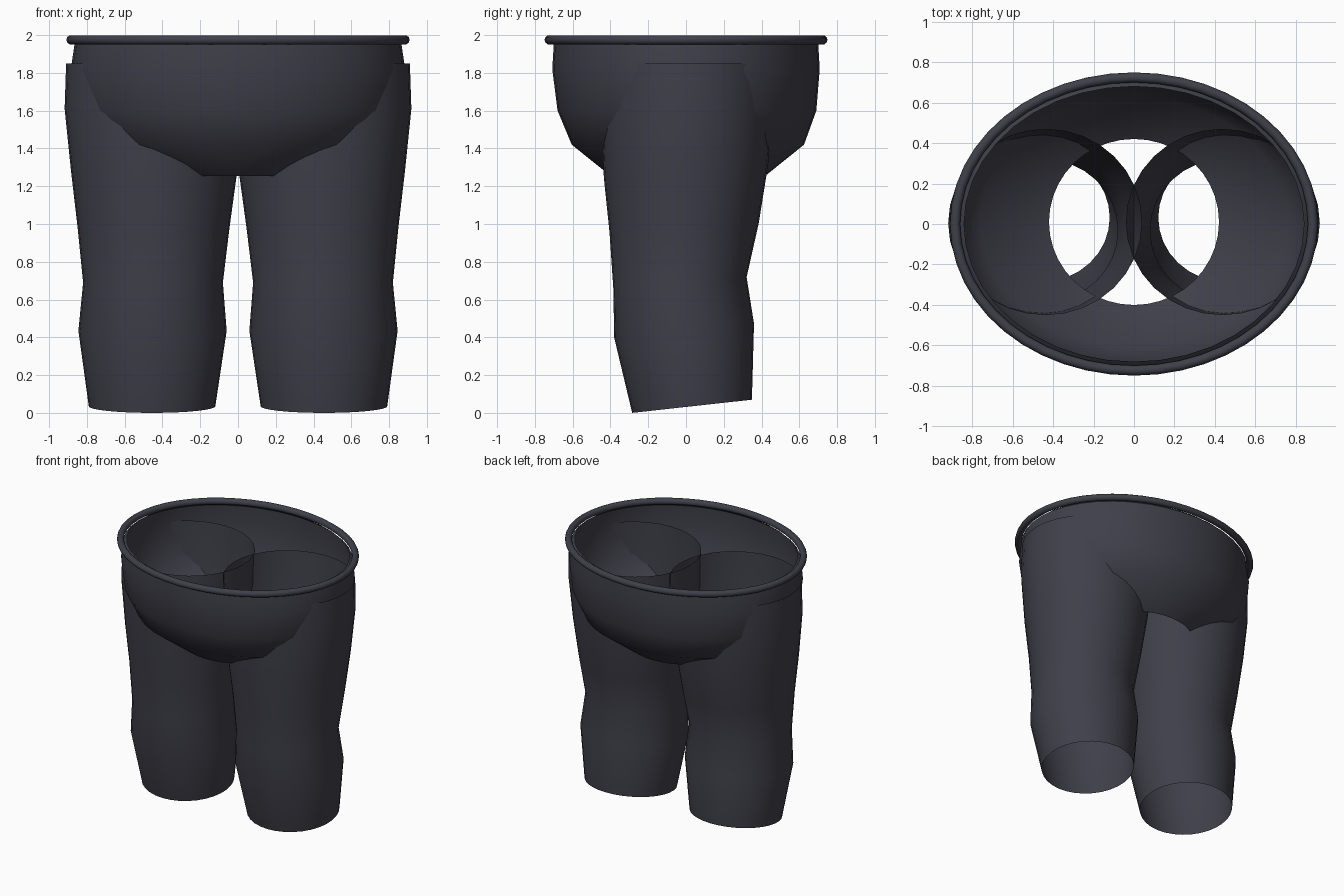
import bpy, bmesh, math

if "Cube" in bpy.data.objects:
    bpy.data.objects.remove(bpy.data.objects["Cube"])

cloth = bpy.data.materials.new("dark slate cloth")
cloth.diffuse_color = (0.05, 0.05, 0.068, 1)
cloth.use_nodes = True
cloth.node_tree.nodes["Principled BSDF"].inputs["Base Color"].default_value = cloth.diffuse_color


def loft(name, rings, sides=32, closed=False):
    """Skin elliptical rings (cx, cy, rx, ry, z, tilt) into an open shell."""
    bm = bmesh.new()
    loops = []
    for cx, cy, rx, ry, z, tilt in rings:
        loop = []
        for i in range(sides):
            a = 2 * math.pi * i / sides
            dy = ry * math.sin(a)
            loop.append(bm.verts.new((cx + rx * math.cos(a), cy + dy, z + tilt * dy)))
        loops.append(loop)
    pairs = list(zip(loops, loops[1:]))
    if closed:
        pairs.append((loops[-1], loops[0]))
    for lo, hi in pairs:
        for i in range(sides):
            j = (i + 1) % sides
            bm.faces.new((lo[i], lo[j], hi[j], hi[i]))
    mesh = bpy.data.meshes.new(name)
    bm.to_mesh(mesh)
    bm.free()
    mesh.materials.append(cloth)
    obj = bpy.data.objects.new(name, mesh)
    bpy.context.collection.objects.link(obj)
    bpy.ops.object.select_all(action='DESELECT')
    obj.select_set(True)
    bpy.context.view_layer.objects.active = obj
    bpy.ops.object.shade_smooth_by_angle(angle=math.radians(40))
    return obj


# Hip bowl, open at the waist and underneath
loft("hips", [
    (0, 0.01, 0.42, 0.41, 1.255, 0),
    (0, 0.01, 0.76, 0.615, 1.42, 0),
    (0, 0.005, 0.86, 0.685, 1.60, 0),
    (0, 0, 0.885, 0.708, 1.82, 0),
    (0, 0, 0.865, 0.70, 1.955, 0),
    (0, 0, 0.84, 0.68, 1.975, 0),
], sides=40)

# Rolled waistband
band = []
for k in range(10):
    a = 2 * math.pi * k / 10
    r, h = 0.025 * math.cos(a), 0.025 * math.sin(a)
    band.append((0, 0, 0.884 + r, 0.724 + r, 1.975 - h, 0))
loft("waistband", band, sides=48, closed=True)

# Open trouser legs, mirrored left to right
for side, label in ((1, "right"), (-1, "left")):
    profile = [
        (0.455, 0.032, 0.335, 0.317, 0.035, 0.11),
        (0.4525, -0.01, 0.3925, 0.37, 0.435, 0.10),
        (0.45, -0.032, 0.37, 0.353, 0.69, 0.08),
        (0.447, -0.01, 0.402, 0.395, 0.98, 0.06),
        (0.444, 0.0, 0.44, 0.435, 1.28, 0.08),
        (0.44, 0.005, 0.478, 0.455, 1.61, 0.03),
        (0.435, 0.01, 0.475, 0.46, 1.85, 0),
    ]
    loft(label + "_leg", [(side * p[0],) + p[1:] for p in profile])
